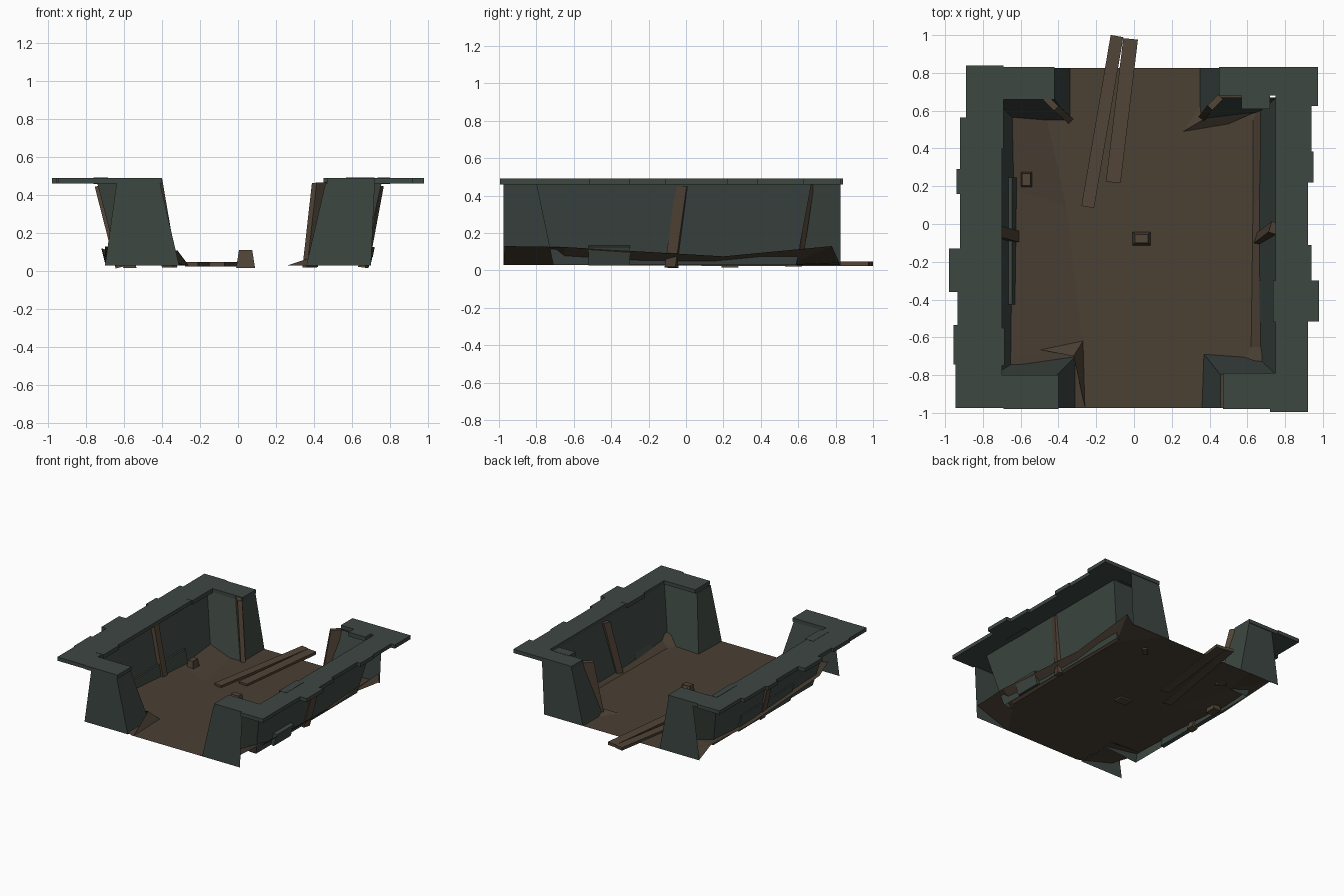
import bpy, bmesh
from mathutils import Vector

if "Cube" in bpy.data.objects:
    bpy.data.objects.remove(bpy.data.objects["Cube"])

def mat(name, c):
    m = bpy.data.materials.new(name)
    m.diffuse_color = (*c, 1)
    m.use_nodes = True
    m.node_tree.nodes["Principled BSDF"].inputs["Base Color"].default_value = m.diffuse_color
    return m

STONE = mat("dark green stone", (0.047, 0.063, 0.055))
EARTH = mat("brown earth", (0.069, 0.051, 0.034))
WOOD = mat("brown wood", (0.082, 0.058, 0.038))

def obj(name, verts, faces, m):
    me = bpy.data.meshes.new(name)
    me.from_pydata([tuple(v) for v in verts], [], faces)
    me.materials.append(m)
    o = bpy.data.objects.new(name, me)
    bpy.context.collection.objects.link(o)
    return o

def fix(o):
    bm = bmesh.new()
    bm.from_mesh(o.data)
    bmesh.ops.recalc_face_normals(bm, faces=bm.faces)
    bm.to_mesh(o.data)
    bm.free()
    return o

def loft(name, a, b, m):
    """open strip between two polylines"""
    n = len(a)
    return obj(name, a + b, [(i, i + 1, n + i + 1, n + i) for i in range(n - 1)], m)

def prism(name, low, high, m):
    """closed solid between two matching outlines"""
    n = len(low)
    f = [(i, (i + 1) % n, n + (i + 1) % n, n + i) for i in range(n)]
    return fix(obj(name, low + high, f + [tuple(range(n)), tuple(range(n, 2 * n))], m))

def rect(x0, x1, y0, y1, z):
    return [(x0, y0, z), (x1, y0, z), (x1, y1, z), (x0, y1, z)]

def box(name, x0, x1, y0, y1, z0, z1, m, t=0):
    return prism(name, rect(x0, x1, y0, y1, z0),
                 rect(x0 + t, x1 - t, y0 + t, y1 - t, z1), m)

def beam(name, p, q, side, w, t, m):
    """rectangular bar from p to q; side = direction of its width"""
    p, q, s = Vector(p), Vector(q), Vector(side).normalized()
    n = (q - p).cross(s).normalized()
    off = [s * w / 2 * i + n * t / 2 * j for i, j in ((-1, -1), (1, -1), (1, 1), (-1, 1))]
    return prism(name, [p + o for o in off], [q + o for o in off], m)

# sloping inner walls, open at the back
TOP, BOT = 0.46, 0.03
walls = {
    "left": ([(-.41, -.975), (-.41, -.80), (-.74, -.80), (-.74, .66), (-.42, .66), (-.42, .825)],
             [(-.31, -.975), (-.31, -.70), (-.63, -.73), (-.63, .55), (-.34, .55), (-.34, .825)]),
    "right": ([(.46, -.975), (.46, -.80), (.755, -.80), (.755, .67), (.45, .67), (.45, .825)],
              [(.36, -.975), (.37, -.69), (.66, -.71), (.66, .59), (.35, .55), (.35, .825)])}
for side, (top, bot) in walls.items():
    loft(side + "_wall", [(x, y, TOP) for x, y in top], [(x, y, BOT) for x, y in bot], STONE)
    s = -1 if side == "left" else 1
    # flat end faces of the corner blocks
    for nm, k in (("front", 0), ("back", -1)):
        y = top[k][1]
        obj(f"{side}_{nm}_end", [(top[k][0], y, TOP), (bot[k][0], y, BOT),
            (s * .70, y, BOT), (s * (.64 if s < 0 else .72), y, TOP)], [(0, 1, 2, 3)], STONE)

# coping slabs with uneven outer edges: (outer x, y start, y end)
steps = {
    "left": (-.70, [(-.945, -.975, -.745), (-.955, -.745, -.535), (-.935, -.535, -.36),
                    (-.98, -.36, -.13), (-.92, -.13, .16), (-.94, .16, .29),
                    (-.92, .29, .565), (-.89, .565, .84)], -.40, -.80, -.42, .66),
    "right": (.75, [(.92, -.995, -.515), (.98, -.515, -.30), (.94, -.30, -.11),
                    (.92, -.11, .22), (.95, .22, .385), (.94, .385, .625),
                    (.975, .625, .83)], .47, -.79, .45, .68)}
for side, (inner, st, xf, yf, xb, yb) in steps.items():
    ys, ye = st[0][1], st[-1][2]
    mid = .72 if side == "right" else -.69
    pts = [(xb, .83), (xb, yb), (inner, yb), (inner, yf), (xf, yf), (xf, -.98), (mid, -.98), (mid, ys)]
    for x, a, b in st:
        pts += [(x, a), (x, b)]
    pts += [(mid, ye), (mid, .83)]
    prism(side + "_coping", [(x, y, .46) for x, y in pts], [(x, y, .49) for x, y in pts], STONE)
# coping stones jutting inwards
for i, (a, b, c, d) in enumerate([(-.76, -.685, -.75, -.55), (-.74, -.69, .40, .66),
                                  (.57, .72, .61, .69), (.735, .80, -.52, -.30)]):
    box(f"coping_stone_{i}", a, b, c, d, .458, .492, STONE)

# slabs standing against the walls
beam("left_wall_panel", (-.63, -.09, .03), (-.66, -.09, .17), (0, 1, 0), .67, .03, STONE)
beam("right_wall_panel", (.67, -.41, .03), (.70, -.41, .13), (0, 1, 0), .22, .03, STONE)

# floor: flat middle with edges curling up under the walls
li = [(-.27, -.975, .03), (-.27, -.65, .03), (-.36, .1, .03), (-.46, .55, .03), (-.42, .825, .03)]
lo = [(-.6, -.97, .12), (-.7, -.72, .13), (-.7, .2, .075), (-.72, .7, .12), (-.70, .82, .04)]
ri = [(.40, -.975, .03), (.62, -.65, .03), (.63, .1, .03), (.63, .55, .03), (.40, .825, .03)]
ro = [(.70, -.97, .13), (.72, -.65, .125), (.71, .2, .075), (.72, .78, .13), (.70, .82, .04)]
loft("floor_middle", li, ri, EARTH)
loft("floor_left_edge", lo, li, EARTH)
loft("floor_right_edge", ri, ro, EARTH)

# earth heaped in two corners
def heap(name, apex, base):
    obj(name, [apex] + base, [(0, i, i + 1) for i in range(1, len(base))], EARTH)

heap("front_left_heap", (-.32, -.70, .11), [(-.26, -.97, .03), (-.27, -.62, .03), (-.63, -.64, .06)])
heap("back_right_heap", (.38, .56, .07), [(.36, .64, .03), (.26, .49, .03), (.50, .53, .03), (.66, .60, .06)])

# leaning timber posts
beam("back_left_post", (-.36, .57, .02), (-.44, .64, .485), (1, -1, 0), .08, .035, WOOD)
beam("back_right_post", (.38, .58, .02), (.43, .645, .465), (1, 1, 0), .08, .035, WOOD)
beam("left_post", (-.62, -.07, .02), (-.73, -.04, .45), (0, 1, 0), .06, .05, WOOD)
beam("right_post", (.66, -.08, .02), (.74, -.02, .45), (.3, 1, 0), .06, .04, WOOD)

# two planks lying on the floor and out through the back
beam("long_plank", (-.245, .09, .035), (-.09, .995, .035), (1, -.18, 0), .068, .024, WOOD)
beam("short_plank", (-.11, .22, .035), (-.018, .98, .035), (1, -.1, 0), .078, .024, WOOD)

# small tapered blocks
box("middle_block", -.01, .09, -.115, -.04, .015, .11, WOOD, .015)
box("left_block", -.605, -.535, .19, .28, .015, .11, WOOD, .013)
